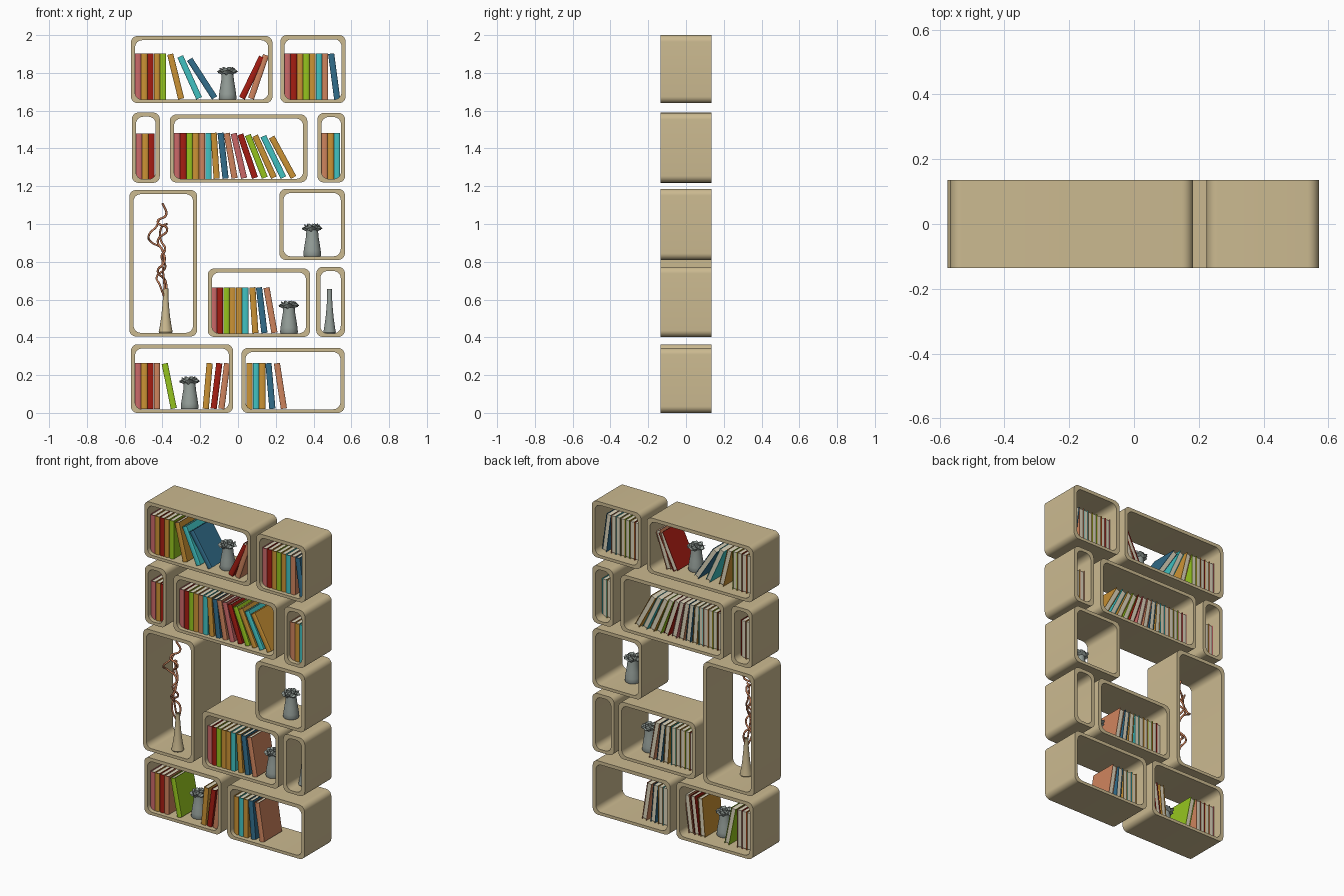
import bpy, bmesh, math

if "Cube" in bpy.data.objects:
    bpy.data.objects.remove(bpy.data.objects["Cube"])

# ---------- colours ----------
def mat(name, r, g, b):
    m = bpy.data.materials.new(name)
    m.diffuse_color = (r, g, b, 1)
    m.use_nodes = True
    m.node_tree.nodes["Principled BSDF"].inputs["Base Color"].default_value = m.diffuse_color
    return m

BEIGE = mat("beige wood", 0.60, 0.49, 0.28)
GREY = mat("vase grey", 0.30, 0.345, 0.32)
CREAM = mat("page cream", 0.72, 0.66, 0.50)
BOOK = {"p": mat("pink", 0.60, 0.14, 0.14), "r": mat("dark red", 0.38, 0.012, 0.006),
        "o": mat("ochre", 0.60, 0.29, 0.035), "g": mat("green", 0.30, 0.55, 0.013),
        "c": mat("cyan", 0.053, 0.54, 0.54), "b": mat("blue", 0.032, 0.156, 0.262),
        "t": mat("terracotta", 0.62, 0.23, 0.11)}

def add(name, bm, mats, loc=(0, 0, 0)):
    bmesh.ops.recalc_face_normals(bm, faces=bm.faces)
    me = bpy.data.meshes.new(name)
    bm.to_mesh(me)
    bm.free()
    for m in mats:
        me.materials.append(m)
    return place(name, me, loc)

def place(name, data, loc):
    ob = bpy.data.objects.new(name, data)
    ob.location = loc
    bpy.context.collection.objects.link(ob)
    return ob

# ---------- shelf frames: open rounded tubes ----------
def rounded(x0, x1, z0, z1, r, n=8):
    pts = []
    for k, (cx, cz) in enumerate([(x1 - r, z1 - r), (x0 + r, z1 - r), (x0 + r, z0 + r), (x1 - r, z0 + r)]):
        for i in range(n + 1):
            a = math.pi / 2 * (k + i / n)
            pts.append((cx + r * math.cos(a), cz + r * math.sin(a)))
    return pts

def frame(name, x0, x1, z0, z1, t=0.022, floor=0.019, d=0.135):
    bm = bmesh.new()
    outer = rounded(x0, x1, z0, z1, 0.035)
    inner = rounded(x0 + t, x1 - t, z0 + floor, z1 - t, 0.038)
    rings = [[bm.verts.new((x, y, z)) for x, z in loop]
             for loop, y in ((outer, -d), (outer, d), (inner, d), (inner, -d))]
    n = len(outer)
    for a, b in zip(rings, rings[1:] + rings[:1]):
        for i in range(n):
            j = (i + 1) % n
            bm.faces.new((a[i], a[j], b[j], b[i]))
    add(name, bm, [BEIGE])

for f in [("frame_top_left", -0.567, 0.182, 1.64, 1.995),
          ("frame_top_right", 0.224, 0.57, 1.64, 2.0),
          ("frame_upper_left", -0.562, -0.414, 1.218, 1.59),
          ("frame_upper_middle", -0.361, 0.367, 1.22, 1.58),
          ("frame_upper_right", 0.42, 0.567, 1.22, 1.588),
          ("frame_tall", -0.575, -0.216, 0.405, 1.18),
          ("frame_middle_right", 0.219, 0.566, 0.81, 1.186),
          ("frame_lower_middle", -0.16, 0.382, 0.402, 0.765),
          ("frame_lower_right", 0.414, 0.566, 0.402, 0.773),
          ("frame_bottom_left", -0.567, -0.026, 0.0, 0.363),
          ("frame_bottom_right", 0.018, 0.564, 0.0, 0.344)]:
    frame(*f)

# ---------- books: wrapped cover with rounded spine, plus page block ----------
W, H, PITCH, YF, YB = 0.0325, 0.243, 0.0333, -0.11, 0.075

def book_mesh(key):
    bm = bmesh.new()
    def wrap(h, bulge, y):
        arc = [(h * math.cos(a), y - bulge * math.sin(a))
               for a in (math.pi * i / 6 for i in range(7))]
        return [(h, YB)] + arc + [(-h, YB)]
    prof = wrap(W / 2, 0.006, YF + 0.006) + wrap(W / 2 - 0.003, 0.004, YF + 0.008)[::-1]
    lo, hi = ([bm.verts.new((x, y, z)) for x, y in prof] for z in (0, H))
    n = len(prof)
    for i in range(n):
        j = (i + 1) % n
        bm.faces.new((lo[i], lo[j], hi[j], hi[i]))
    for ring in (lo, hi):
        for i in range(n // 2 - 1):
            bm.faces.new((ring[i], ring[i + 1], ring[n - 2 - i], ring[n - 1 - i]))
    cube = bmesh.ops.create_cube(bm, size=1)["verts"]
    y0, y1 = YF + 0.006, YB - 0.005
    for v in cube:
        v.co = (v.co.x * (W - 0.006), (y0 + y1) / 2 + v.co.y * (y1 - y0), H / 2 + v.co.z * (H - 0.01))
    for f in {f for v in cube for f in v.link_faces}:
        f.material_index = 1
    ob = add("book", bm, [BOOK[key], CREAM])
    me = ob.data
    bpy.data.objects.remove(ob)
    return me

MESH = {k: book_mesh(k) for k in BOOK}

def book(key, x, floor, shift=0.0):
    a = math.asin(shift / H)
    ob = place(BOOK[key].name.replace(" ", "_") + "_book", MESH[key],
               (x, 0, floor + W / 2 * abs(math.sin(a))))
    ob.rotation_euler.y = a

# floor height, left edge, upright books, leaning books (colour, foot x, sideways shift of top)
SHELVES = [
    (1.659, -0.546, "porog", [("o", -0.301, -0.058), ("c", -0.206, -0.10), ("b", -0.124, -0.132),
                              ("r", 0.021, 0.106), ("t", 0.069, 0.079)]),
    (1.659, 0.245, "progoct", [("b", 0.525, -0.032)]),
    (1.237, -0.541, "por", []),
    (1.239, -0.34, "prgotc", [("o", -0.113, -0.016), ("b", -0.066, -0.026), ("t", -0.018, -0.042),
                              ("p", 0.032, -0.055), ("r", 0.090, -0.078), ("g", 0.142, -0.09),
                              ("o", 0.190, -0.10), ("c", 0.240, -0.106), ("o", 0.294, -0.116)]),
    (1.239, 0.441, "toc", []),
    (0.421, -0.145, "prgooc", [("o", 0.092, -0.016), ("b", 0.14, -0.029), ("t", 0.193, -0.042)]),
    (0.02, -0.546, "port", [("g", -0.34, -0.048), ("o", -0.171, 0.021), ("r", -0.129, 0.03),
                            ("t", -0.088, 0.031)]),
    (0.02, 0.045, "oco", [("b", 0.182, -0.021), ("t", 0.243, -0.037)]),
]
for floor, left, upright, leaning in SHELVES:
    for i, key in enumerate(upright):
        book(key, left + PITCH * (i + 0.5), floor)
    for key, x, shift in leaning:
        book(key, x, floor, shift)

# ---------- vases and flower heads: turned profiles, optionally wavy ----------
def turned(name, prof, m, loc, wave=0.0, segs=32):
    bm = bmesh.new()
    rings = []
    for k, (r, z) in enumerate(prof):
        ring = []
        for i in range(segs):
            a = 2 * math.pi * i / segs
            rr = r * (1 + wave * math.sin(7 * a + 2 * k))
            dz = wave * 0.045 * math.sin(5 * a + k) if r else 0
            ring.append(bm.verts.new((rr * math.cos(a), rr * math.sin(a), z + dz)))
        rings.append(ring)
    for a, b in zip(rings, rings[1:]):
        for i in range(segs):
            j = (i + 1) % segs
            bm.faces.new((a[i], a[j], b[j], b[i]))
    bmesh.ops.remove_doubles(bm, verts=bm.verts, dist=1e-5)
    add(name, bm, [m], loc)

POT = [(0, 0), (0.044, 0), (0.047, 0.006), (0.045, 0.03), (0.039, 0.07), (0.033, 0.105), (0.031, 0.138), (0, 0.138)]
BLOOM = [(0, 0.13), (0.03, 0.136), (0.047, 0.146), (0.050, 0.152), (0.036, 0.150), (0.039, 0.162),
         (0.026, 0.156), (0.027, 0.167), (0.012, 0.160), (0, 0.166)]
for x, z in [(-0.055, 1.659), (0.393, 0.829), (0.27, 0.421), (-0.256, 0.02)]:
    turned("vase", POT, GREY, (x, -0.025, z))
    turned("flower_head", BLOOM, GREY, (x, -0.025, z), wave=0.13, segs=56)

SLIM = [(0, 0), (0.034, 0), (0.037, 0.005), (0.032, 0.03), (0.024, 0.08), (0.018, 0.14),
        (0.014, 0.19), (0.014, 0.235), (0.010, 0.235), (0.009, 0.15), (0, 0.15)]
turned("tall_slim_vase", SLIM, BEIGE, (-0.383, -0.06, 0.424))
turned("small_slim_vase", [(r * 0.9, z) for r, z in SLIM], GREY, (0.485, -0.025, 0.421))

# ---------- twisted branches ----------
def branch(name, pts, radius, phase):
    cu = bpy.data.curves.new(name, "CURVE")
    cu.dimensions = "3D"
    cu.bevel_depth = radius
    cu.bevel_resolution = 2
    cu.resolution_u = 8
    cu.use_fill_caps = True
    cu.materials.append(BOOK["t"])
    sp = cu.splines.new("BEZIER")
    sp.bezier_points.add(len(pts) - 1)
    for i, (bp, (x, z)) in enumerate(zip(sp.bezier_points, pts)):
        y = -0.06 + (0.022 * math.sin(1.7 * i + phase) if i else 0)
        bp.co = (x, y, z)
        bp.handle_left_type = bp.handle_right_type = "AUTO"
    place(name, cu, (0, 0, 0))

branch("branch_main", [(-0.383, 0.60), (-0.385, 0.70), (-0.425, 0.75), (-0.39, 0.80), (-0.40, 0.86),
                       (-0.425, 0.91), (-0.375, 0.975), (-0.425, 1.01), (-0.38, 1.05), (-0.40, 1.11)], 0.006, 0)
branch("branch_loop", [(-0.38, 0.60), (-0.39, 0.68), (-0.40, 0.80), (-0.40, 0.865), (-0.465, 0.91),
                       (-0.472, 0.94), (-0.43, 0.99), (-0.42, 1.02)], 0.0055, 2)
branch("branch_side", [(-0.386, 0.60), (-0.415, 0.68), (-0.43, 0.72), (-0.385, 0.77), (-0.405, 0.83),
                       (-0.385, 0.865), (-0.41, 0.92), (-0.40, 0.99), (-0.375, 1.0)], 0.0055, 4)

# ---------- smooth rounded parts, keep edges sharp ----------
for ob in bpy.context.scene.objects:
    if ob.type == "MESH":
        ob.select_set(True)
        bpy.context.view_layer.objects.active = ob
bpy.ops.object.shade_smooth_by_angle(angle=math.radians(35))
